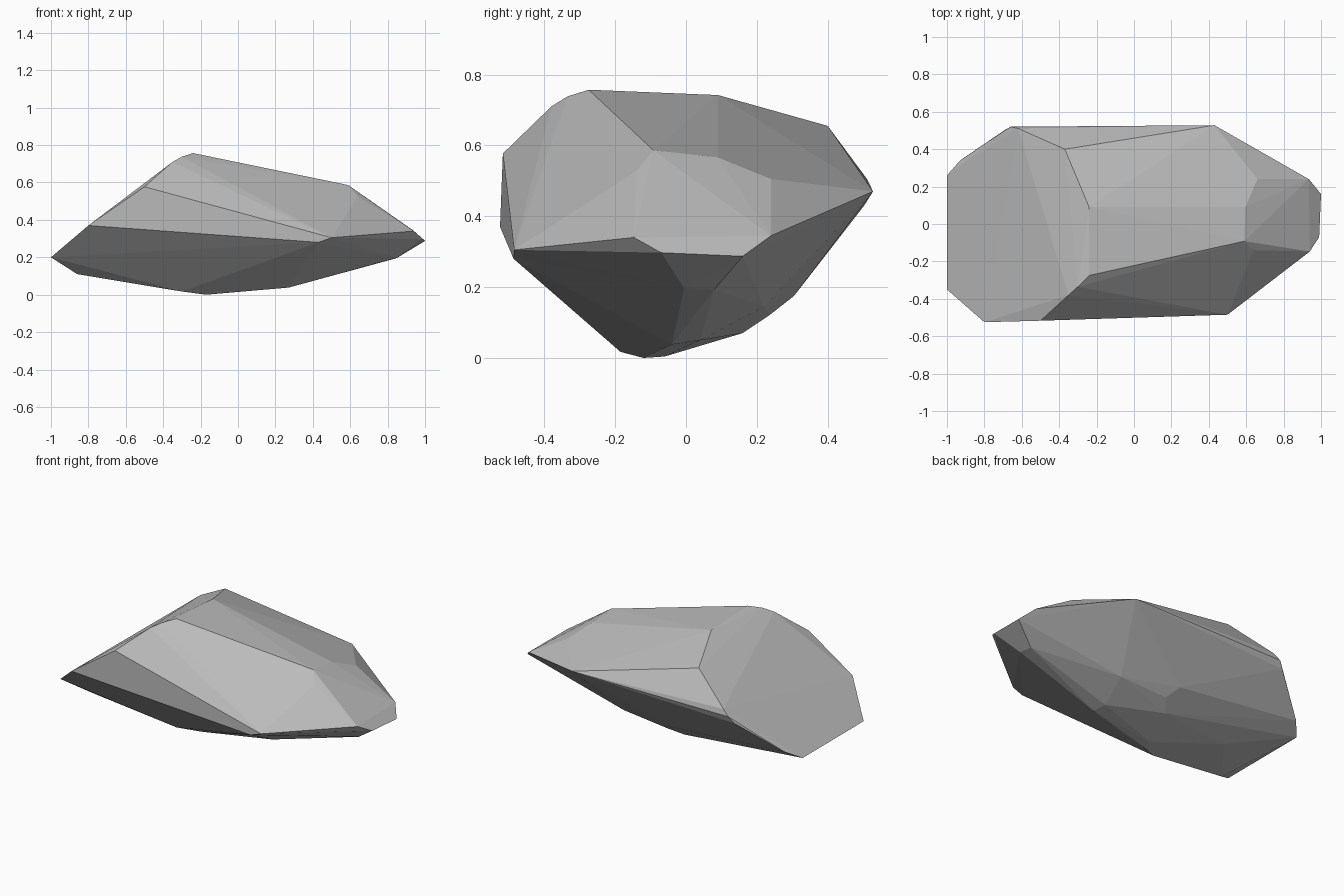
import bpy, bmesh, math

# Corner points of the boulder, grouped by region
ridge = [(-.24, -.275, .757), (-.24, .09, .742), (-.37, .40, .655), (-.35, -.38, .71),
         (-.30, -.335, .738), (.59, -.092, .586), (.595, .09, .566), (.66, .24, .505),
         (.64, -.14, .527)]
rim = [(-.50, -.517, .577), (-.80, -.525, .37), (-1, -.35, .2), (-1, .26, .2),
       (-.93, .34, .25), (-.69, .503, .43), (-.66, .52, .47), (-.62, .511, .505),
       (.43, .528, .47), (.935, .24, .345), (1, .16, .287), (.99, -.07, .297),
       (.94, -.147, .34), (.50, -.485, .305), (.43, -.487, .28)]
underside = [(-.86, -.24, .11), (-.30, -.185, .017), (-.17, -.12, 0), (-.17, -.06, .004),
             (.27, -.04, .038), (.25, .04, .05), (-.10, .16, .07), (-.04, .235, .12),
             (-.09, .305, .175), (.28, .22, .145), (.366, .11, .11), (.85, -.005, .197),
             (.84, .08, .193), (-.60, .085, .086), (-.66, .27, .205)]

# Boulder: faceted convex shell around the corners
bm = bmesh.new()
for p in ridge + rim + underside:
    bm.verts.new(p)
res = bmesh.ops.convex_hull(bm, input=bm.verts)
loose = {g for g in res["geom_interior"] + res["geom_unused"]
         if isinstance(g, bmesh.types.BMVert)}
bmesh.ops.delete(bm, geom=list(loose), context='VERTS')

# Join nearly coplanar triangles into clean facets
bmesh.ops.dissolve_limit(bm, angle_limit=math.radians(1.5), verts=bm.verts, edges=bm.edges)
bmesh.ops.recalc_face_normals(bm, faces=bm.faces)
mesh = bpy.data.meshes.new("boulder")
bm.to_mesh(mesh)
bm.free()

# Plain stone grey
stone = bpy.data.materials.new("stone_grey")
stone.diffuse_color = (.5, .5, .5, 1)
mesh.materials.append(stone)
bpy.context.collection.objects.link(bpy.data.objects.new("boulder", mesh))
